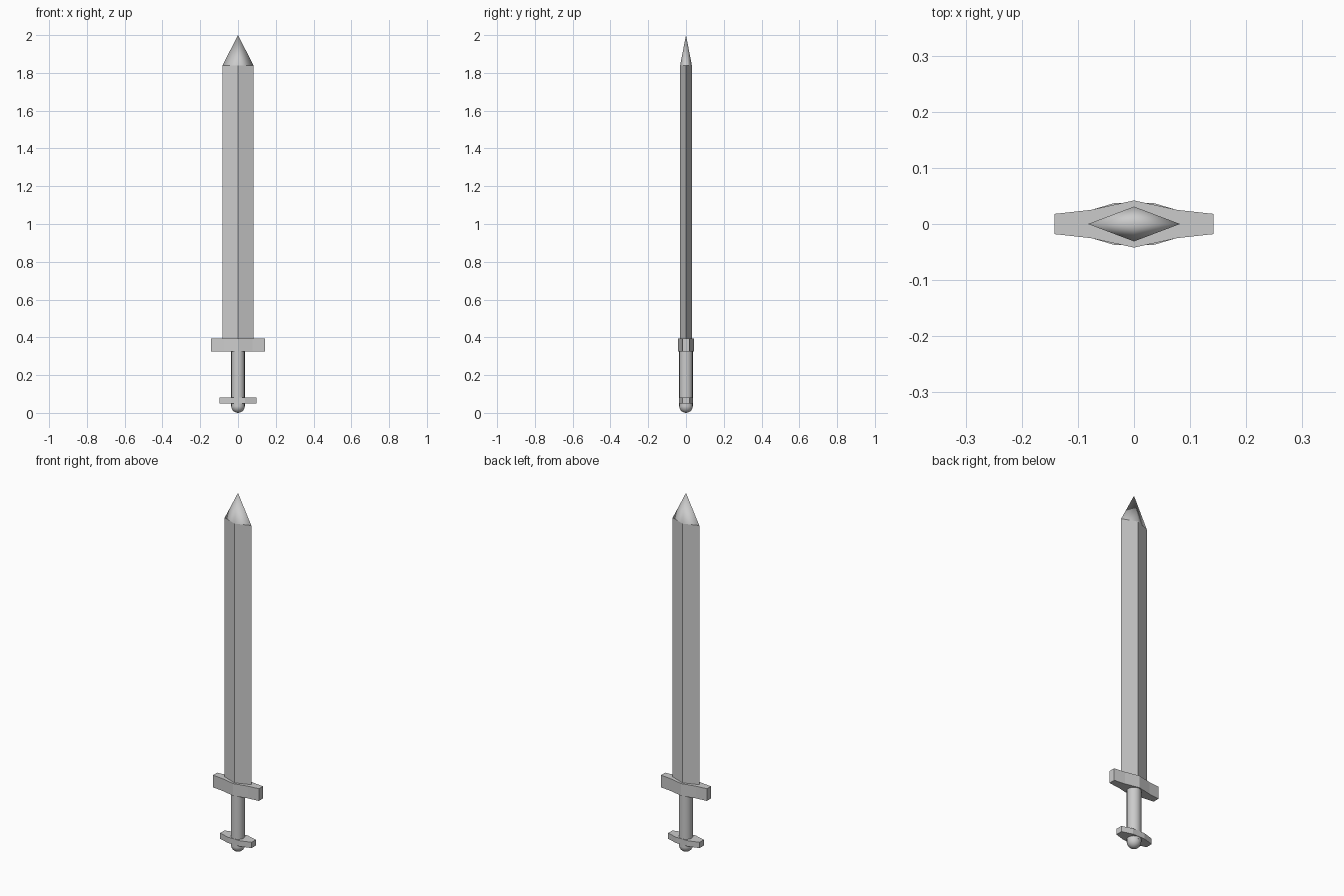
import bpy, bmesh, math

if "Cube" in bpy.data.objects:
    bpy.data.objects.remove(bpy.data.objects["Cube"])


def finish(name, bm, smooth=None):
    bmesh.ops.recalc_face_normals(bm, faces=bm.faces)
    mesh = bpy.data.meshes.new(name)
    bm.to_mesh(mesh)
    bm.free()
    ob = bpy.data.objects.new(name, mesh)
    bpy.context.collection.objects.link(ob)
    if smooth:
        bpy.ops.object.select_all(action='DESELECT')
        ob.select_set(True)
        bpy.context.view_layer.objects.active = ob
        bpy.ops.object.shade_smooth_by_angle(angle=math.radians(smooth))
    return ob


def prism(bm, outline, z0, z1):
    face = bm.faces.new([bm.verts.new((x, y, z0)) for x, y in outline])
    ext = bmesh.ops.extrude_face_region(bm, geom=[face])
    verts = [g for g in ext['geom'] if isinstance(g, bmesh.types.BMVert)]
    bmesh.ops.translate(bm, verts=verts, vec=(0, 0, z1 - z0))
    return next(g for g in ext['geom'] if isinstance(g, bmesh.types.BMFace))


def mirrored(quarter):
    # quarter outline runs from the x tip to the y axis; mirror to all sides
    half = quarter + [(-x, y) for x, y in reversed(quarter) if x > 0]
    return half + [(x, -y) for x, y in reversed(half) if y > 0]


# Blade: diamond section ending in a pointed tip
bm = bmesh.new()
top = prism(bm, mirrored([(0.082, 0), (0, 0.031)])[:3] + [(0, -0.031)], 0.36, 1.84)
tip = bmesh.ops.poke(bm, faces=[top])['verts'][0]
tip.co = (0, 0, 2.0)
for f in tip.link_faces:
    f.smooth = True
blade = finish("blade", bm)

# Cross guard
bm = bmesh.new()
prism(bm, mirrored([(0.142, 0.018), (0.078, 0.025), (0, 0.042)]), 0.325, 0.393)
finish("cross_guard", bm)

# Pommel bar
bm = bmesh.new()
prism(bm, mirrored([(0.097, 0.019), (0.036, 0.037)]), 0.05, 0.082)
finish("pommel_bar", bm)

# Grip with a rounded pommel below it
R = 0.036
bm = bmesh.new()
prism(bm, [(R * math.cos(i * math.pi / 8), R * math.sin(i * math.pi / 8))
           for i in range(16)], 0.037, 0.335)
finish("grip", bm, 40)

bm = bmesh.new()
bmesh.ops.create_uvsphere(bm, u_segments=16, v_segments=10, radius=R)
bmesh.ops.translate(bm, verts=bm.verts, vec=(0, 0, R))
finish("pommel", bm, 40)
